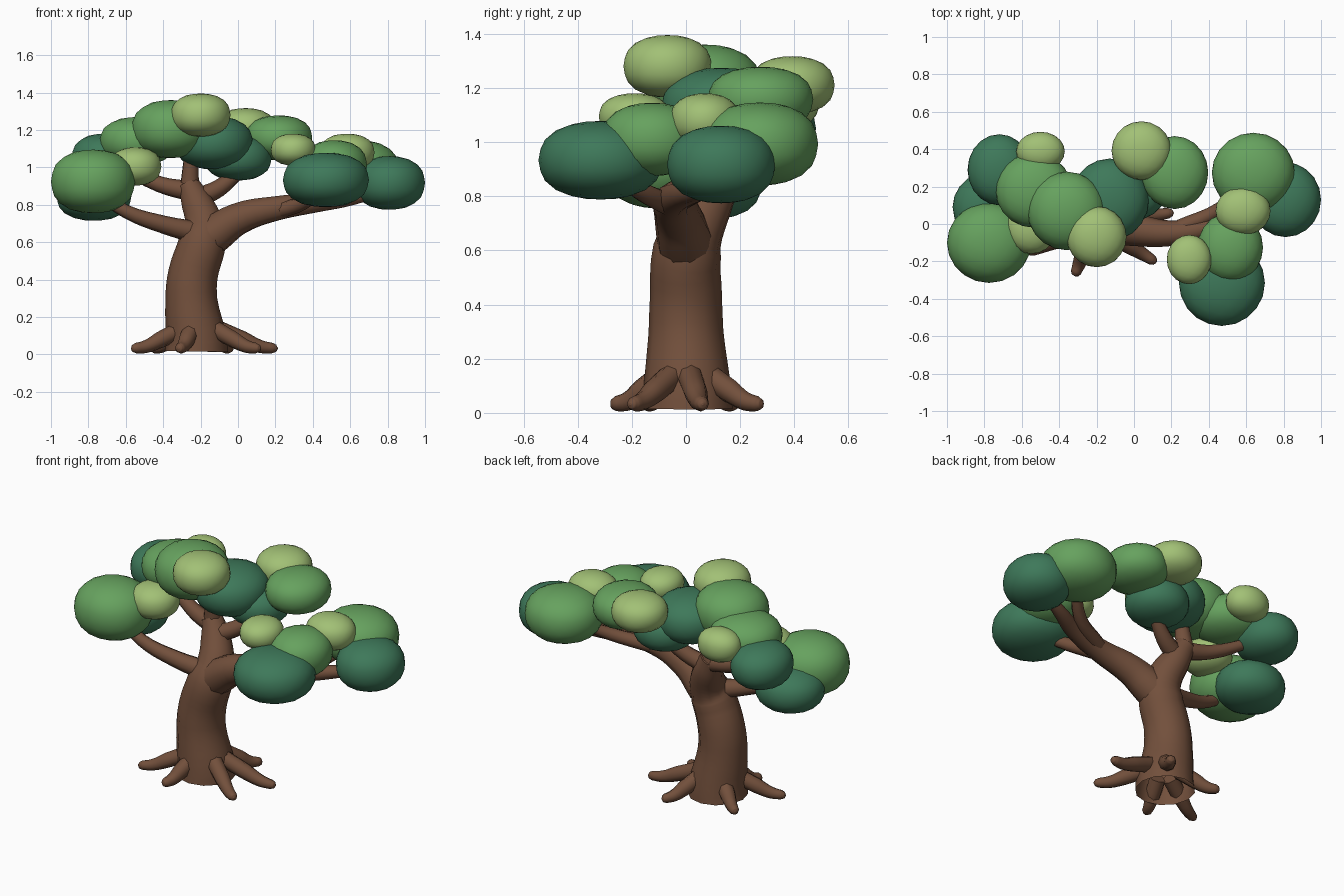
import bpy, bmesh, math
from mathutils import Vector

if "Cube" in bpy.data.objects:
    bpy.data.objects.remove(bpy.data.objects["Cube"])


def material(name, rgb):
    m = bpy.data.materials.new(name)
    m.diffuse_color = (*rgb, 1)
    m.use_nodes = True
    m.node_tree.nodes["Principled BSDF"].inputs["Base Color"].default_value = m.diffuse_color
    return m


bark = material("bark_brown", (0.17, 0.08, 0.045))
dark = material("dark_green", (0.048, 0.19, 0.102))
mid = material("mid_green", (0.133, 0.36, 0.113))
light = material("light_green", (0.36, 0.53, 0.18))


def limb(name, points, res=2):
    """Tapered tube through (x, y, z, radius) points."""
    cu = bpy.data.curves.new(name, 'CURVE')
    cu.dimensions = '3D'
    cu.bevel_depth = 1.0
    cu.bevel_resolution = res
    cu.resolution_u = 4
    cu.use_fill_caps = True
    sp = cu.splines.new('BEZIER')
    sp.bezier_points.add(len(points) - 1)
    for bp, (x, y, z, r) in zip(sp.bezier_points, points):
        bp.co = (x, y, z)
        bp.radius = r
        bp.handle_left_type = bp.handle_right_type = 'AUTO'
    ob = bpy.data.objects.new(name, cu)
    bpy.context.collection.objects.link(ob)
    bpy.ops.object.select_all(action='DESELECT')
    ob.select_set(True)
    bpy.context.view_layer.objects.active = ob
    bpy.ops.object.convert(target='MESH')
    ob = bpy.context.object
    ob.data.materials.clear()
    ob.data.materials.append(bark)
    bpy.ops.object.shade_smooth_by_angle(angle=math.radians(50))
    return ob


def leaf_clump(name, mat, x, y, z, rx, ry, rz):
    """Rounded clump, fuller than an ellipsoid in its upright outline."""
    bpy.ops.mesh.primitive_ico_sphere_add(subdivisions=3, radius=1)
    ob = bpy.context.object
    ob.name = name
    n = 2.3
    for v in ob.data.vertices:
        h = math.hypot(v.co.x, v.co.y)
        v.co /= (h ** n + abs(v.co.z) ** n) ** (1 / n)
        v.co = Vector((v.co.x * rx, v.co.y * ry, v.co.z * rz))
    ob.location = (x, y, z)
    ob.data.materials.append(mat)
    bpy.ops.object.shade_smooth_by_angle(angle=math.radians(60))


# Trunk, open at the ground, its top leaning backwards
trunk = limb("trunk", [(-.222, .005, 0, .17), (-.222, .005, .06, .165), (-.25, 0, .3, .138),
                       (-.24, 0, .43, .133), (-.19, .005, .6, .127), (-.18, .04, .69, .105),
                       (-.22, .1, .81, .085), (-.265, .13, .91, .06)], 4)
bm = bmesh.new()
bm.from_mesh(trunk.data)
base = [f for f in bm.faces if all(v.co.z < .02 for v in f.verts)]
bmesh.ops.delete(bm, geom=base, context='FACES_ONLY')
bm.to_mesh(trunk.data)
bm.free()

# Branches
limb("right_branch", [(-.13, -.005, .64, .105), (0, -.03, .725, .088), (.2, -.05, .78, .068),
                      (.42, -.01, .81, .052), (.62, .08, .835, .036), (.78, .13, .88, .025)], 3)
limb("right_front_fork", [(.2, -.05, .765, .045), (.35, -.15, .81, .038), (.47, -.29, .9, .026)])
limb("right_back_fork", [(.25, -.02, .79, .046), (.46, .08, .84, .038), (.62, .24, .95, .026)])
limb("left_branch", [(-.19, 0, .645, .062), (-.4, -.05, .695, .048),
                     (-.6, -.08, .765, .036), (-.76, -.07, .87, .024)])
limb("upper_left_branch", [(-.24, .12, .87, .055), (-.42, .16, .91, .043), (-.65, .25, 1.02, .028)])
limb("upper_right_branch", [(-.23, .1, .83, .055), (-.1, .14, .89, .047), (.03, .2, 1.0, .033)])
limb("top_branch", [(-.26, .13, .87, .056), (-.255, .12, .97, .047), (-.25, .1, 1.1, .035)])

# Roots
tips = [(.2, .06), (.11, -.2), (-.315, -.27), (-.56, -.15), (-.46, .18), (-.04, .275)]
for i, (tx, ty) in enumerate(tips):
    dx, dy = tx + .21, ty
    L = math.hypot(dx, dy)
    path = [(.09, .14, .048), (.5 * L + .03, .08, .045), (.8 * L, .043, .035),
            (.96 * L, .034, .028), (1.01 * L, .033, .019), (1.03 * L, .033, .004)]
    limb(f"root_{i + 1}", [(-.21 + dx / L * d, dy / L * d, z, r) for d, z, r in path])

# Foliage
clumps = {
    "dark_leaf_clump": (dark, [
        (-.72, .29, 1.05, .17, .19, .13), (-.77, .09, .845, .2, .19, .13),
        (-.13, .13, 1.132, .21, .22, .142), (0, .2, 1.05, .18, .18, .12),
        (.47, -.315, .933, .23, .23, .145), (.81, .13, .917, .19, .2, .143)]),
    "mid_leaf_clump": (mid, [
        (-.775, -.1, .925, .225, .215, .17), (-.535, .18, 1.14, .205, .2, .13),
        (-.36, .07, 1.205, .21, .21, .155), (.217, .275, 1.158, .18, .195, .12),
        (.638, .273, .993, .222, .215, .153), (.515, -.125, 1.01, .175, .187, .135)]),
    "light_leaf_clump": (light, [
        (-.5, .388, 1.15, .13, .105, .095), (-.55, -.02, 1.005, .14, .14, .102),
        (-.2, -.068, 1.28, .16, .163, .115), (.04, .392, 1.21, .16, .157, .107),
        (.583, .07, 1.08, .147, .13, .1), (.295, -.19, 1.095, .12, .132, .085)]),
}
for name, (mat, items) in clumps.items():
    for i, c in enumerate(items):
        leaf_clump(f"{name}_{i + 1}", mat, *c)
